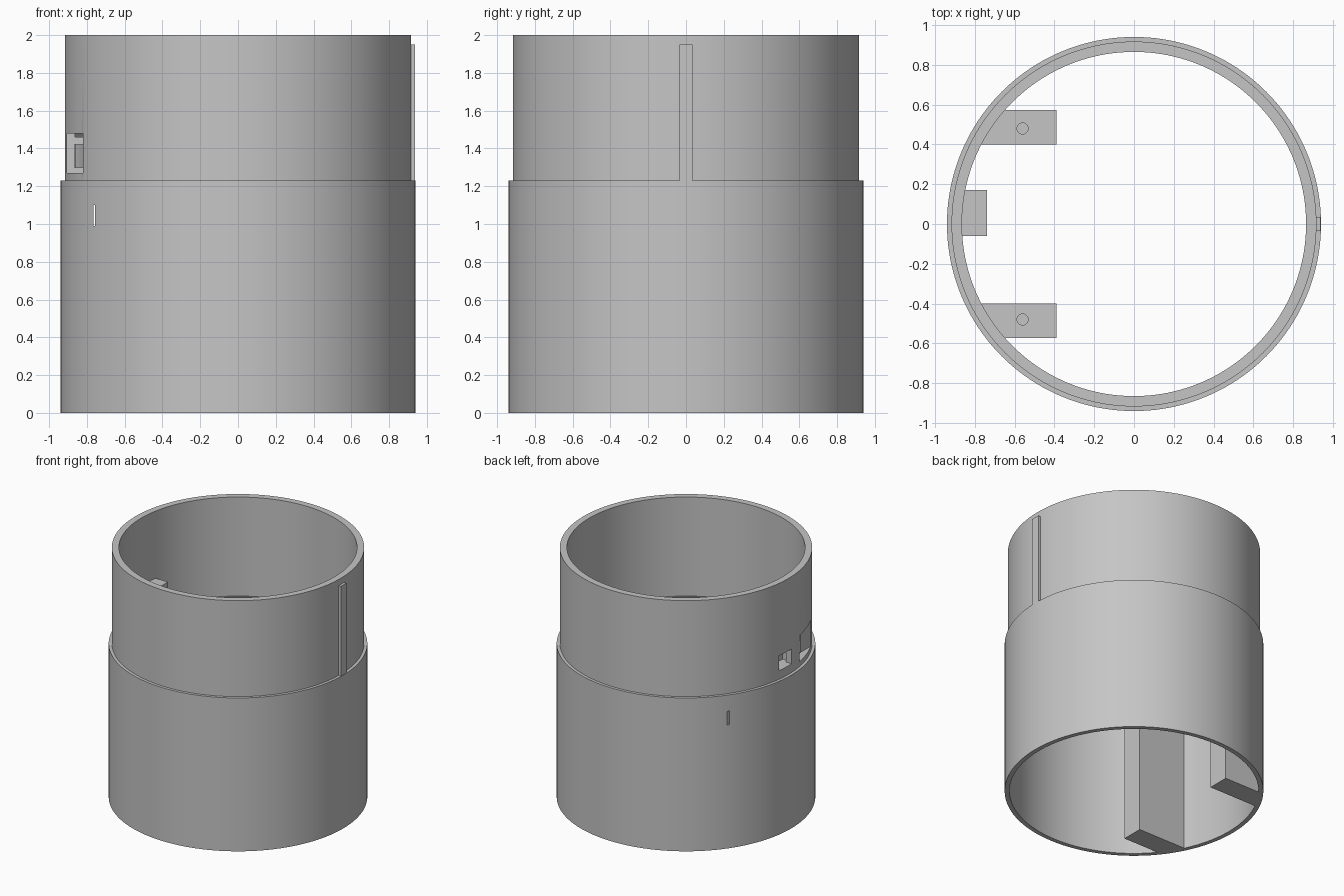
import bpy
import bmesh
from math import radians

cube = bpy.data.objects.get("Cube")
if cube:
    bpy.data.objects.remove(cube, do_unlink=True)

grey = bpy.data.materials.new("plain_grey")
grey.use_nodes = True
GREY = (0.56, 0.56, 0.56, 1)
grey.diffuse_color = GREY
grey.node_tree.nodes["Principled BSDF"].inputs["Base Color"].default_value = GREY

SEGMENTS = 160


def add_object(name, bm):
    bmesh.ops.recalc_face_normals(bm, faces=bm.faces)
    mesh = bpy.data.meshes.new(name)
    bm.to_mesh(mesh)
    bm.free()
    mesh.materials.append(grey)
    obj = bpy.data.objects.new(name, mesh)
    bpy.context.collection.objects.link(obj)
    return obj


def lathe(name, profile):
    """Spin a closed (radius, z) outline around the z axis."""
    bm = bmesh.new()
    verts = [bm.verts.new((r, 0, z)) for r, z in profile]
    edges = [bm.edges.new((v, verts[i - 1])) for i, v in enumerate(verts)]
    bmesh.ops.spin(bm, geom=verts + edges, cent=(0, 0, 0), axis=(0, 0, 1),
                   angle=radians(360), steps=SEGMENTS, use_merge=True)
    bmesh.ops.remove_doubles(bm, verts=bm.verts, dist=1e-5)
    return add_object(name, bm)


def prism(name, outline, z0, z1):
    """Extrude an (x, y) outline from z0 up to z1."""
    bm = bmesh.new()
    face = bm.faces.new([bm.verts.new((x, y, z0)) for x, y in outline])
    top = bmesh.ops.extrude_face_region(bm, geom=[face])["geom"]
    bmesh.ops.translate(bm, vec=(0, 0, z1 - z0),
                        verts=[g for g in top if isinstance(g, bmesh.types.BMVert)])
    return add_object(name, bm)


def box(name, x0, x1, y0, y1, z0, z1):
    return prism(name, [(x0, y0), (x1, y0), (x1, y1), (x0, y1)], z0, z1)


def cylinder(name, x, y, r, z0, z1, sides):
    bm = bmesh.new()
    bmesh.ops.create_cone(bm, cap_ends=True, segments=sides, radius1=r, radius2=r,
                          depth=z1 - z0)
    bmesh.ops.translate(bm, vec=(x, y, (z0 + z1) / 2), verts=bm.verts)
    return add_object(name, bm)


def boolean(obj, tool, operation="DIFFERENCE"):
    mod = obj.modifiers.new("cut", "BOOLEAN")
    mod.operation = operation
    mod.solver = "EXACT"
    mod.object = tool
    bpy.context.view_layer.objects.active = obj
    bpy.ops.object.modifier_apply(modifier=mod.name)


# Stepped sleeve: wide thin-walled body with a narrower collar on top
sleeve = lathe("sleeve", [(0.905, 0), (0.94, 0), (0.94, 1.23), (0.917, 1.23),
                          (0.917, 2), (0.865, 2), (0.865, 1.21), (0.905, 1.15)])

# Locating rib on the collar
rib = box("collar_rib", 0.9, 0.937, -0.035, 0.035, 1.225, 1.95)

# Two mounting posts with blind screw holes
limit = cylinder("wall_limit", 0, 0, 0.915, -1, 3, SEGMENTS)
posts = []
for side, label in ((1, "back"), (-1, "front")):
    y0, y1 = sorted((side * 0.4, side * 0.572))
    post = box(label + "_post", -1, -0.39, y0, y1, 0, 1.2)
    boolean(post, limit, "INTERSECT")
    hole = cylinder("screw_hole", -0.56, side * 0.48, 0.028, 0.8, 1.4, 32)
    boolean(post, hole)
    bpy.data.objects.remove(hole)
    posts.append(post)

# Guide block behind the collar wall
block = box("guide_block", -1, -0.74, -0.06, 0.17, 1.25, 1.46)
inner = cylinder("block_limit", 0, 0, 0.88, -1, 3, SEGMENTS)
boolean(block, inner, "INTERSECT")

# Side window, curved tunnel and narrow slot through the wall
window = box("window_cutter", -0.905, -0.82, -0.6, -0.06, 1.27, 1.48)
tunnel = prism("tunnel_cutter", [(-0.865, -0.1), (-0.82, -0.1), (-0.815, -0.02),
                                 (-0.825, 0.05), (-0.86, 0.12), (-1, 0.12),
                                 (-1, -0.03), (-0.865, -0.03)], 1.3, 1.42)
slot = box("slot_cutter", -0.766, -0.756, -0.8, 0.8, 0.99, 1.1)
for part, cutters in ((sleeve, (window, tunnel, slot)), (block, (tunnel,)),
                      (posts[0], (slot,)), (posts[1], (slot,))):
    for cutter in cutters:
        boolean(part, cutter)
for helper in (limit, inner, window, tunnel, slot):
    bpy.data.objects.remove(helper)

# Smooth the round surfaces, keep the edges sharp
bpy.ops.object.select_all(action="DESELECT")
for obj in (sleeve, rib, block, *posts):
    obj.select_set(True)
bpy.context.view_layer.objects.active = sleeve
bpy.ops.object.shade_smooth_by_angle(angle=radians(30))
